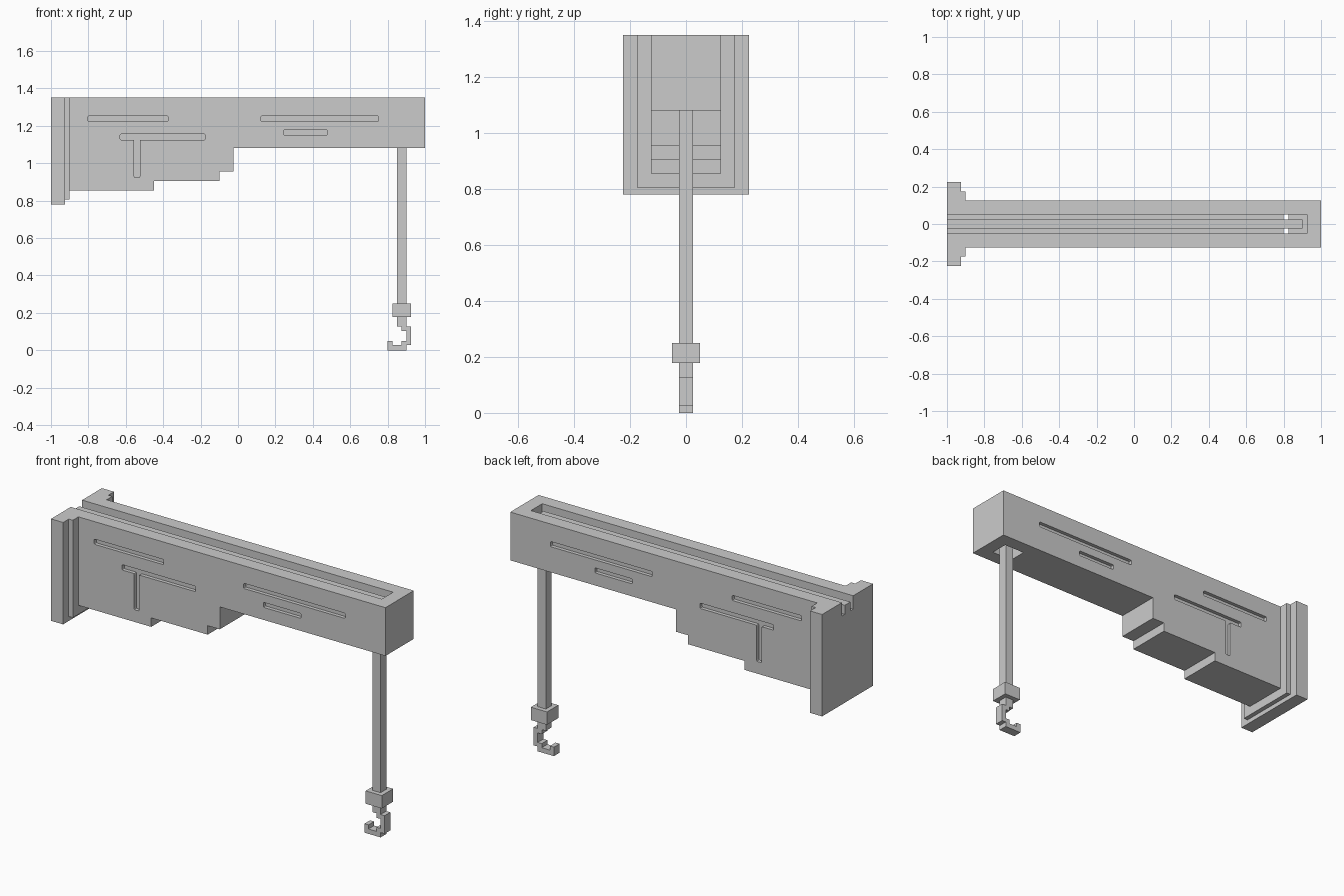
import bpy, bmesh

if "Cube" in bpy.data.objects:
    bpy.data.objects.remove(bpy.data.objects["Cube"])


def extrude(name, pts, y0, y1, bevel=0.0):
    """Extrude an x/z profile between y0 and y1."""
    bm = bmesh.new()
    face = bm.faces.new([bm.verts.new((x, y0, z)) for x, z in pts])
    res = bmesh.ops.extrude_face_region(bm, geom=[face])
    for v in res["geom"]:
        if isinstance(v, bmesh.types.BMVert):
            v.co.y = y1
    bmesh.ops.recalc_face_normals(bm, faces=bm.faces)
    if bevel:
        edges = [e for e in bm.edges if abs(e.verts[0].co.y - e.verts[1].co.y) > 1e-4]
        bmesh.ops.bevel(bm, geom=edges, offset=bevel, segments=2, profile=0.5, affect='EDGES')
    me = bpy.data.meshes.new(name)
    bm.to_mesh(me)
    bm.free()
    ob = bpy.data.objects.new(name, me)
    bpy.context.collection.objects.link(ob)
    return ob


def rect(x0, x1, z0, z1):
    return [(x0, z0), (x1, z0), (x1, z1), (x0, z1)]


def cut(ob, cutters):
    bpy.context.view_layer.objects.active = ob
    for c in cutters:
        m = ob.modifiers.new("cut", 'BOOLEAN')
        m.operation, m.solver, m.object = 'DIFFERENCE', 'EXACT', c
        bpy.ops.object.modifier_apply(modifier=m.name)


# main beam with stepped underside, and the two-step wall mount
beam = extrude("beam", [(-0.9, 1.35), (-0.9, 0.855), (-0.45, 0.855), (-0.45, 0.905),
                        (-0.1, 0.905), (-0.1, 0.955), (-0.025, 0.955), (-0.025, 1.08),
                        (1, 1.08), (1, 1.35)], -0.125, 0.125)
plate = extrude("wall_plate", rect(-1, -0.925, 0.78, 1.35), -0.225, 0.225)
step = extrude("wall_plate_step", rect(-0.925, -0.9, 0.805, 1.35), -0.175, 0.175)

# trench along the top, dropping through the beam at the rod
trench = extrude("trench_cutter", [(-1.1, 1.275), (-1.1, 1.45), (0.925, 1.45), (0.925, 1.0),
                                   (0.8, 1.0), (0.8, 1.275)], -0.05, 0.05)

# shallow grooves on both sides
grooves = [
    rect(-0.803, -0.373, 1.223, 1.252),
    rect(0.122, 0.752, 1.223, 1.252),
    rect(0.245, 0.477, 1.15, 1.178),
    [(-0.63, 1.125), (-0.555, 1.125), (-0.555, 0.923), (-0.525, 0.923), (-0.525, 1.125),
     (-0.174, 1.125), (-0.174, 1.155), (-0.63, 1.155)],
]
groove_cutters = [extrude("groove_cutter", g, s * 0.105, s * 0.2, 0.006)
                  for g in grooves for s in (-1, 1)]

cut(beam, [trench] + groove_cutters)
cut(plate, [trench])
cut(step, [trench])
for c in [trench] + groove_cutters:
    bpy.data.objects.remove(c)

# cable lying in the trench and hanging down at the end
extrude("cable", [(-1, 1.275), (0.85, 1.275), (0.85, 0.25), (0.9, 0.25),
                  (0.9, 1.325), (-1, 1.325)], -0.025, 0.025)

# collar and hook
extrude("hook_collar", rect(0.825, 0.925, 0.178, 0.25), -0.05, 0.05)
extrude("hook", [(0.85, 0.178), (0.85, 0.128), (0.875, 0.128), (0.875, 0.103), (0.9, 0.103),
                 (0.9, 0.05), (0.875, 0.05), (0.875, 0.027), (0.825, 0.027), (0.825, 0.05),
                 (0.8, 0.05), (0.8, 0), (0.9, 0), (0.9, 0.027), (0.925, 0.027),
                 (0.925, 0.128), (0.9, 0.128), (0.9, 0.178)], -0.025, 0.025)
